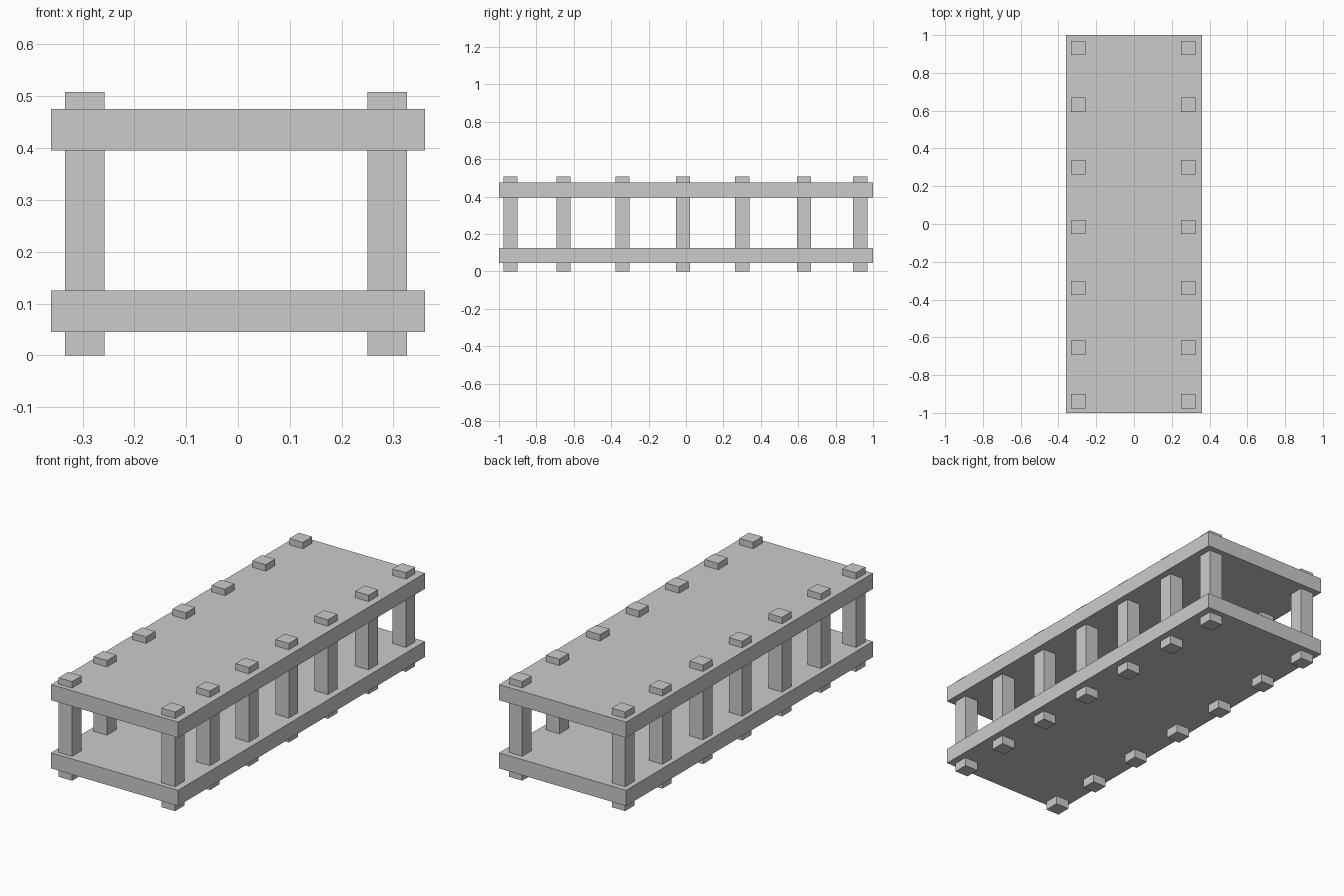
import bpy

if "Cube" in bpy.data.objects:
    bpy.data.objects.remove(bpy.data.objects["Cube"])


def box(name, center, size):
    """Add a box with the given centre and full dimensions."""
    bpy.ops.mesh.primitive_cube_add(size=1, location=center)
    obj = bpy.context.object
    obj.name = name
    obj.scale = size
    bpy.ops.object.transform_apply(location=False, rotation=False, scale=True)
    return obj


# Two long shelf boards
for name, z in (("lower_board", 0.085), ("upper_board", 0.435)):
    box(name, (0, 0, z), (0.721, 2.0, 0.08))

# Two rows of square posts running through both boards
POST_WIDTH, POST_HEIGHT = 0.076, 0.508
post_rows = (-0.938, -0.655, -0.339, -0.016, 0.301, 0.631, 0.932)
for side, x in (("left", -0.296), ("right", 0.288)):
    for i, y in enumerate(post_rows, 1):
        box(f"{side}_post_{i}", (x, y, POST_HEIGHT / 2),
            (POST_WIDTH, POST_WIDTH, POST_HEIGHT))
